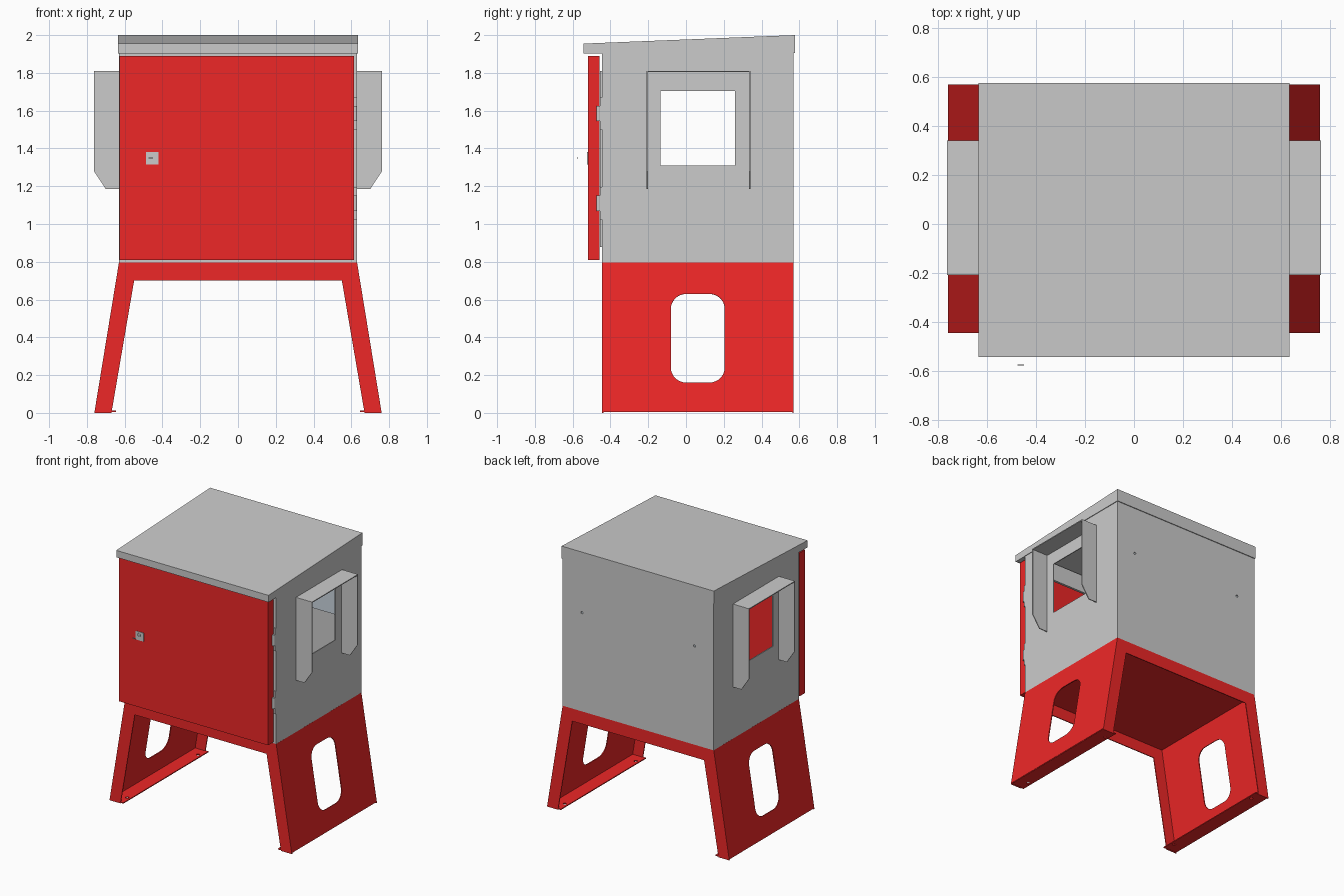
import bpy, bmesh, math
from mathutils import Matrix, Vector

if "Cube" in bpy.data.objects:
    bpy.data.objects.remove(bpy.data.objects["Cube"])


def material(name, rgb):
    m = bpy.data.materials.new(name)
    m.diffuse_color = (*rgb, 1)
    m.use_nodes = True
    m.node_tree.nodes["Principled BSDF"].inputs["Base Color"].default_value = m.diffuse_color
    return m


RED = material("red_paint", (0.85, 0.02, 0.02))
PANEL = material("pale_panel", (0.6, 0.68, 0.75))
T = 0.007  # sheet thickness


def finish(name, mesh, mat):
    ob = bpy.data.objects.new(name, mesh)
    bpy.context.collection.objects.link(ob)
    if mat:
        mesh.materials.append(mat)
    return ob


def box(name, lo, hi, mat=None):
    lo, hi = Vector(lo), Vector(hi)
    bm = bmesh.new()
    bmesh.ops.create_cube(bm, size=1)
    bmesh.ops.scale(bm, vec=hi - lo, verts=bm.verts)
    bmesh.ops.translate(bm, vec=(lo + hi) / 2, verts=bm.verts)
    me = bpy.data.meshes.new(name)
    bm.to_mesh(me)
    bm.free()
    return finish(name, me, mat)


def plate(name, loops, u, v, origin, thick=T, mat=None):
    """Sheet cut from an outline plus holes, lying in the plane u, v."""
    cu = bpy.data.curves.new(name, 'CURVE')
    cu.dimensions, cu.fill_mode, cu.extrude = '2D', 'BOTH', thick / 2
    for loop in loops:
        s = cu.splines.new('POLY')
        s.points.add(len(loop) - 1)
        for p, (a, b) in zip(s.points, loop):
            p.co = (a, b, 0, 1)
        s.use_cyclic_u = True
    tmp = bpy.data.objects.new("tmp", cu)
    bpy.context.collection.objects.link(tmp)
    dg = bpy.context.evaluated_depsgraph_get()
    me = bpy.data.meshes.new_from_object(tmp.evaluated_get(dg))
    bpy.data.objects.remove(tmp)
    me.materials.clear()
    u, v = Vector(u), Vector(v)
    m = Matrix((u, v, u.cross(v))).transposed().to_4x4()
    m.translation = origin
    bm = bmesh.new()
    bm.from_mesh(me)
    bmesh.ops.remove_doubles(bm, verts=bm.verts, dist=1e-5)
    bmesh.ops.transform(bm, matrix=m, verts=bm.verts)
    bmesh.ops.recalc_face_normals(bm, faces=bm.faces)
    for f in bm.faces:
        f.smooth = False
    bm.to_mesh(me)
    bm.free()
    return finish(name, me, mat)


def rect(a0, b0, a1, b1):
    return [(a0, b0), (a1, b0), (a1, b1), (a0, b1)]


def rounded(a0, b0, a1, b1, r, n=7):
    pts = []
    for i, (a, b) in enumerate(rect(a0 + r, b0 + r, a1 - r, b1 - r)):
        for k in range(n + 1):
            t = math.pi * (1 + i / 2 + k / n / 2)
            pts.append((a + r * math.cos(t), b + r * math.sin(t)))
    return pts


def circle(a, b, r, n=16):
    return [(a + r * math.cos(2 * math.pi * k / n), b + r * math.sin(2 * math.pi * k / n)) for k in range(n)]


X, Y, Z = (1, 0, 0), (0, 1, 0), (0, 0, 1)
F, B = -0.445, 0.57      # front and back of the cabinet
SIDES = (("left", -1), ("right", 1))

# stand: front and back arches, top plate
arch = [(-0.76, 0), (-0.63, 0.795), (0.63, 0.795), (0.76, 0),
        (0.67, 0), (0.55, 0.70), (-0.55, 0.70), (-0.67, 0)]
for n, y in (("front", F + T / 2), ("back", B - T / 2)):
    plate("stand_arch_" + n, [arch], X, Z, (0, y, 0), mat=RED)
box("stand_top", (-0.63, F, 0.788), (0.63, B, 0.795), RED)

# stand: slanted side panels with rounded slot, and bolted feet
for n, s in SIDES:
    v = Vector((-0.13 * s, 0, 0.795))
    k = v.length / 0.795
    plate("stand_side_" + n, [rect(F, 0.008, B, v.length),
          rounded(-0.08, 0.16 * k, 0.205, 0.63 * k, 0.08)],
          Y, v.normalized(), (s * 0.757, 0, 0), mat=RED)
    x0, x1 = sorted((s * 0.645, s * 0.757))
    plate("stand_foot_" + n, [rect(x0, F, x1, B), circle(s * 0.672, -0.36, 0.012),
          circle(s * 0.672, 0.485, 0.012)], X, Y, (0, 0, 0.008), mat=RED)

# cabinet: side walls with windows, and window hoods
wall = [(F, 0.795), (B, 0.795), (B, 1.99), (F, 1.945)]
for n, s in SIDES:
    plate("side_wall_" + n, [wall, rect(-0.135, 1.31, 0.26, 1.705)], Y, Z, (s * (0.63 - T / 2), 0, 0))
    cheek = [(s * 0.63, 1.185), (s * 0.70, 1.185), (s * 0.763, 1.28), (s * 0.763, 1.81), (s * 0.63, 1.81)]
    for m, y in (("front", -0.205), ("back", 0.337)):
        plate(f"window_hood_{m}_{n}", [cheek], X, Z, (0, y, 0))
    x0, x1 = sorted((s * 0.63, s * 0.763))
    box("window_hood_top_" + n, (x0, -0.208, 1.804), (x1, 0.34, 1.811))

# cabinet: back wall, floor, front frame with a raised opening lip
plate("back_wall", [rect(-0.63, 0.795, 0.63, 1.985), circle(-0.47, 1.54, 0.009), circle(0.47, 1.54, 0.009)],
      X, Z, (0, B - T / 2, 0))
box("cabinet_floor", (-0.625, F, 0.796), (0.625, B - T, 0.803))
opening = rect(-0.55, 0.885, 0.55, 1.805)
plate("front_frame", [rect(-0.63, 0.795, 0.63, 1.94), opening], X, Z, (0, F + T / 2, 0))
plate("opening_lip", [rect(-0.556, 0.879, 0.556, 1.811), opening], X, Z, (0, F - 0.004, 0), 0.014)
box("mounting_panel", (-0.53, 0.545, 1.34), (0.53, 0.555, 1.74), PANEL)

# roof: sloped sheet with skirts and front return flange
RF, RB, RX = -0.543, 0.576, 0.635
plate("roof_sheet", [[(RF, 1.955), (RB, 2.0), (RB, 1.993), (RF, 1.948)]], Y, Z, (0, 0, 0), 2 * RX)
for n, s in SIDES:
    plate("roof_skirt_" + n, [[(RF, 1.905), (RB, 1.905), (RB, 2.0), (RF, 1.955)]],
          Y, Z, (s * (RX - 0.0025), 0, 0), 0.005)
box("roof_skirt_front", (-RX, RF, 1.905), (RX, RF + 0.006, 1.954))
box("roof_skirt_back", (-RX, RB - 0.006, 1.905), (RX, RB, 1.999))
box("roof_return_flange", (-RX, RF, 1.903), (RX, F, 1.908))

# door: folded pan
DX0, DX1, DZ0, DZ1 = -0.628, 0.615, 0.81, 1.89
box("door_face", (DX0, -0.52, DZ0), (DX1, -0.513, DZ1), RED)
plate("door_rim", [rect(DX0, DZ0, DX1, DZ1), rect(DX0 + T, DZ0 + T, DX1 - T, DZ1 - T)],
      X, Z, (0, -0.488, 0), 0.06, RED)

# door hinges
for n, z in (("lower", 1.11), ("upper", 1.585)):
    box("hinge_leaf_" + n, (0.612, -0.456, z - 0.085), (0.63, F, z + 0.085))
    plate("hinge_barrel_" + n, [circle(0.62, -0.463, 0.011)], X, Y, (0, 0, z), 0.08)

# door latch plate, keyhole ring and key tip
box("latch_plate", (-0.487, -0.523, 1.315), (-0.422, -0.515, 1.38))
plate("latch_ring", [circle(-0.462, 1.355, 0.014), circle(-0.462, 1.355, 0.009)], X, Z, (0, -0.523, 0), 0.004)
box("latch_key_tip", (-0.475, -0.577, 1.346), (-0.45, -0.573, 1.352))
